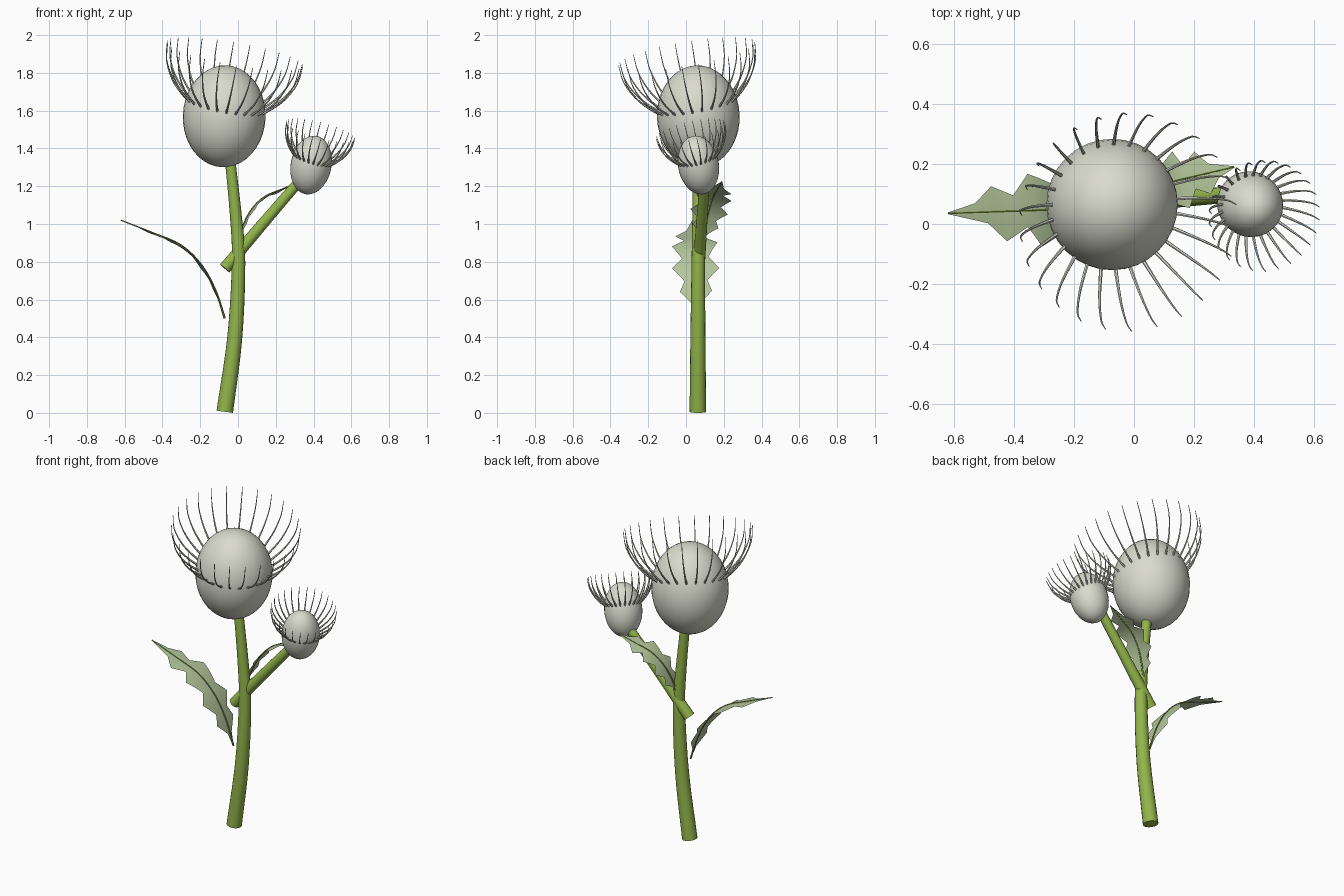
import bpy, bmesh, math
from mathutils import Vector, Matrix

if "Cube" in bpy.data.objects:
    bpy.data.objects.remove(bpy.data.objects["Cube"])


def material(name, rgb):
    m = bpy.data.materials.new(name)
    m.diffuse_color = (*rgb, 1)
    m.use_nodes = True
    m.node_tree.nodes["Principled BSDF"].inputs["Base Color"].default_value = m.diffuse_color
    return m


BUD = material("pale grey", (0.70, 0.71, 0.61))
STEM = material("stem green", (0.29, 0.46, 0.07))
LEAF = material("leaf green", (0.46, 0.57, 0.33))
RIB = material("rib green", (0.21, 0.32, 0.06))


def finish(bm, name, mat, closed=True):
    if closed:
        bmesh.ops.recalc_face_normals(bm, faces=bm.faces[:])
    me = bpy.data.meshes.new(name)
    bm.to_mesh(me)
    bm.free()
    me.materials.append(mat)
    ob = bpy.data.objects.new(name, me)
    bpy.context.collection.objects.link(ob)
    bpy.ops.object.select_all(action='DESELECT')
    ob.select_set(True)
    bpy.context.view_layer.objects.active = ob
    bpy.ops.object.shade_smooth_by_angle(angle=math.radians(50))
    return ob


def spline(pts, steps):
    """Smooth path through the points."""
    p = [Vector(q) for q in pts]
    p = [2 * p[0] - p[1]] + p + [2 * p[-1] - p[-2]]
    out = []
    for i in range(1, len(p) - 2):
        a, b, c, d = p[i - 1:i + 3]
        for k in range(steps):
            t = k / steps
            out.append(0.5 * (2 * b + (c - a) * t + (2 * a - 5 * b + 4 * c - d) * t * t
                              + (3 * b - a - 3 * c + d) * t ** 3))
    return out + [p[-2]]


def tube(bm, path, r0, r1, sides):
    """Tapered capped tube along a path."""
    rings = []
    n = len(path) - 1
    for i, p in enumerate(path):
        tan = (path[min(i + 1, n)] - path[max(i - 1, 0)]).normalized()
        ref = Vector((0, 1, 0)) if abs(tan.y) < 0.9 else Vector((1, 0, 0))
        u = tan.cross(ref).normalized()
        v = tan.cross(u)
        r = r0 + (r1 - r0) * i / n
        rings.append([bm.verts.new(p + r * (math.cos(a) * u + math.sin(a) * v))
                      for a in (2 * math.pi * k / sides for k in range(sides))])
    for a, b in zip(rings, rings[1:]):
        for k in range(sides):
            j = (k + 1) % sides
            bm.faces.new((a[k], a[j], b[j], b[k]))
    bm.faces.new(rings[0])
    bm.faces.new(rings[-1])


def stalk(name, pts, r0, r1):
    bm = bmesh.new()
    tube(bm, spline(pts, 5), r0, r1, 16)
    finish(bm, name, STEM)


def tilt_to(axis):
    return Vector((0, 0, 1)).rotation_difference(Vector(axis)).to_matrix().to_4x4()


def bud(name, center, radii, axis):
    bm = bmesh.new()
    bmesh.ops.create_uvsphere(bm, u_segments=32, v_segments=20, radius=1)
    bm.transform(Matrix.Translation(center) @ tilt_to(axis) @ Matrix.Diagonal((*radii, 1)))
    finish(bm, name, BUD)


def bristles(name, center, axis, scale, hscale, thick, count=26):
    """Crown of curved hairs round a tilted ring."""
    profile = [(0.185, 0, 0), (0.25, 0, 0.052), (0.308, 0, 0.115), (0.354, 0, 0.205), (0.366, 0, 0.3)]
    path = spline(profile, 3)
    base = Matrix.Translation(center) @ tilt_to(axis) @ Matrix.Diagonal((scale, scale, hscale, 1))
    bm = bmesh.new()
    for i in range(count):
        m = base @ Matrix.Rotation(2 * math.pi * i / count - math.radians(88), 4, 'Z')
        tube(bm, [m @ p for p in path], thick, thick * 0.25, 6)
    finish(bm, name, BUD)


def leaf(name, matrix, width):
    """Arched leaf with staggered spiny lobes, rising along local +x, plus its midrib."""
    arch = [(0, 0, 0), (0.05, 0, 0.15), (0.125, 0, 0.285), (0.235, 0, 0.39), (0.385, 0, 0.455), (0.55, 0, 0.52)]
    path = spline(arch, 8)
    n = len(path) - 1
    # (position along the leaf, half width): lobes alternate with notches
    edges = {-1: [(0, 0.004), (0.1, 0.02), (0.2, 0.085), (0.28, 0.06), (0.38, 0.125), (0.48, 0.07),
                  (0.66, 0.122), (0.73, 0.052), (0.82, 0.085), (0.89, 0.03), (1, 0.003)],
             1: [(0, 0.004), (0.1, 0.02), (0.19, 0.085), (0.27, 0.06), (0.38, 0.125), (0.46, 0.07),
                 (0.6, 0.122), (0.67, 0.055), (0.76, 0.1), (0.84, 0.038), (1, 0.003)]}

    def half(t, outline):
        for (a, wa), (b, wb) in zip(outline, outline[1:]):
            if t <= b:
                return wa + (wb - wa) * (t - a) / (b - a)
        return outline[-1][1]

    stations = sorted({round(i / n, 3) for i in range(n + 1)} | {t for e in edges.values() for t, _ in e})
    bm = bmesh.new()
    rows = []
    for t in stations:
        i = min(int(t * n), n - 1)
        p = path[i].lerp(path[i + 1], t * n - i)
        tan = (path[i + 1] - path[i]).normalized()
        up = Vector((-tan.z, 0, tan.x))
        wl, wr = (half(t, edges[s]) * width for s in (-1, 1))
        offsets = (Vector((0, -wl, 0)) - up * 0.09 * wl, Vector(), Vector((0, wr, 0)) - up * 0.09 * wr)
        rows.append([bm.verts.new(matrix @ (p + o)) for o in offsets])
    for a, b in zip(rows, rows[1:]):
        for k in (0, 1):
            bm.faces.new((a[k], b[k], b[k + 1], a[k + 1]))
    finish(bm, name, LEAF, closed=False)
    bm = bmesh.new()
    tube(bm, [matrix @ p for p in path], 0.006, 0.003, 6)
    finish(bm, name + "_midrib", RIB)


# Stems
stalk("main_stem", [(-0.07, 0.063, 0.006), (-0.017, 0.063, 0.4), (0.003, 0.065, 0.8),
                    (-0.012, 0.065, 1.05), (-0.045, 0.065, 1.37)], 0.044, 0.027)
stalk("side_stem", [(-0.07, 0.066, 0.765), (0.13, 0.083, 1.0), (0.345, 0.1, 1.25)], 0.033, 0.026)

# Large flower head
bud("large_head", (-0.073, 0.065, 1.57), (0.219, 0.219, 0.27), (0.04, -0.04, 1))
bristles("large_bristles", (-0.068, 0.053, 1.61), (0.18, -0.17, 1), 1, 1, 0.0068)

# Small flower head
bud("small_head", (0.387, 0.066, 1.312), (0.108, 0.108, 0.158), (0.2, -0.17, 1))
bristles("small_bristles", (0.395, 0.062, 1.335), (0.27, -0.24, 1), 0.51, 0.57, 0.0058)

# Leaves
leaf("left_leaf", Matrix.Translation((-0.07, 0.055, 0.5)) @ Matrix.Rotation(math.radians(182), 4, 'Z'), 1)
leaf("right_leaf", Matrix.Translation((0.0, 0.085, 0.9)) @ Matrix.Rotation(math.radians(10), 4, 'Z')
     @ Matrix.Rotation(math.radians(-8), 4, 'X') @ Matrix.Scale(0.63, 4), 1.3)
